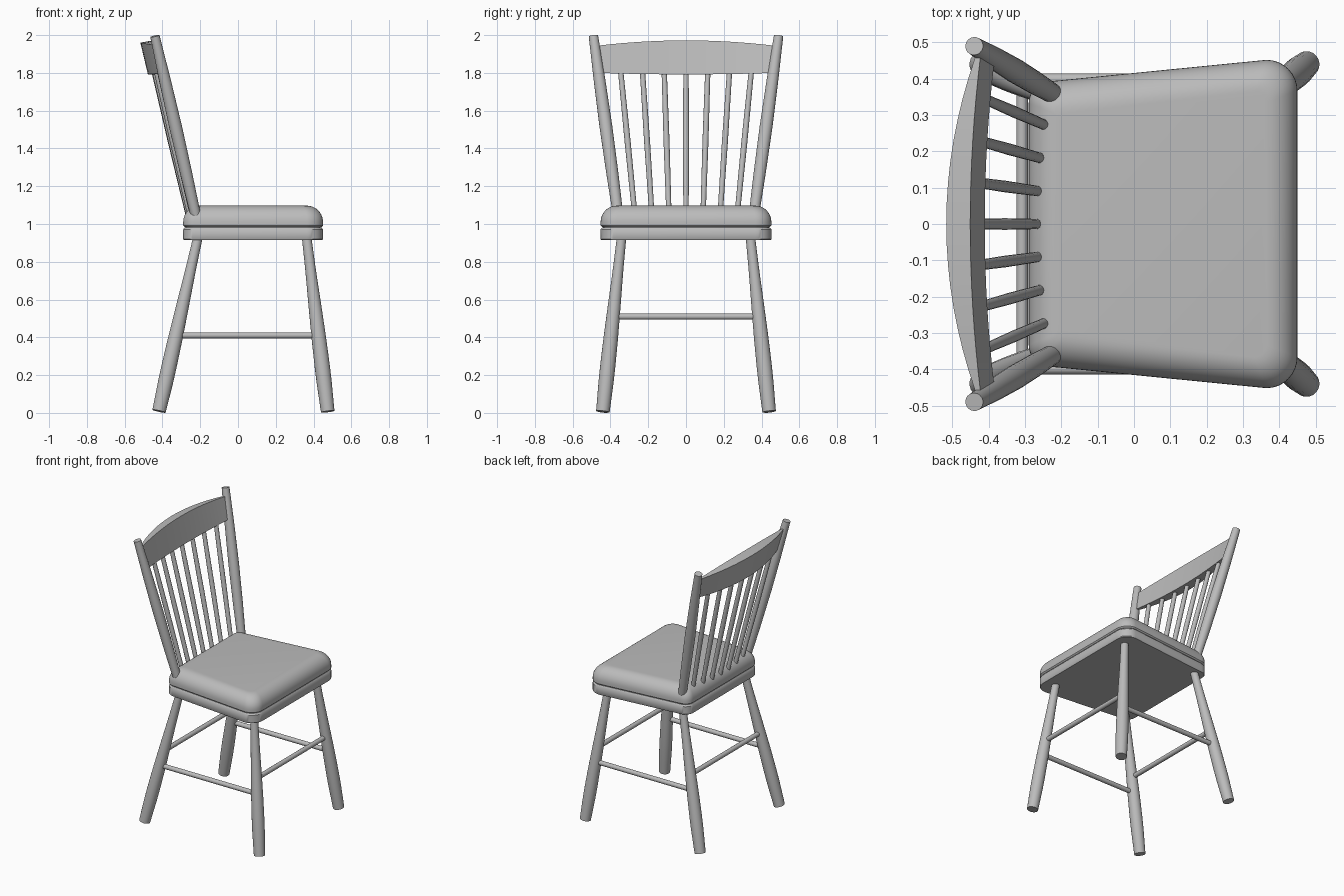
import bpy
import bmesh
import math
from mathutils import Vector

if "Cube" in bpy.data.objects:
    bpy.data.objects.remove(bpy.data.objects["Cube"], do_unlink=True)

grey = bpy.data.materials.new("grey_paint")
grey.use_nodes = True
GREY = (0.5, 0.5, 0.5, 1)
grey.diffuse_color = GREY
grey.node_tree.nodes["Principled BSDF"].inputs["Base Color"].default_value = GREY


def loft(name, rings, angle=40):
    """Skin a list of point rings, cap both ends and smooth the curved parts."""
    bm = bmesh.new()
    loops = [[bm.verts.new(p) for p in ring] for ring in rings]
    n = len(loops[0])
    for a, b in zip(loops, loops[1:]):
        for i in range(n):
            j = (i + 1) % n
            bm.faces.new((a[i], a[j], b[j], b[i]))
    bm.faces.new(loops[0])
    bm.faces.new(loops[-1])
    bmesh.ops.recalc_face_normals(bm, faces=bm.faces)
    mesh = bpy.data.meshes.new(name)
    bm.to_mesh(mesh)
    bm.free()
    mesh.materials.append(grey)
    obj = bpy.data.objects.new(name, mesh)
    bpy.context.collection.objects.link(obj)
    bpy.ops.object.select_all(action='DESELECT')
    obj.select_set(True)
    bpy.context.view_layer.objects.active = obj
    bpy.ops.object.shade_smooth_by_angle(angle=math.radians(angle))
    return obj


def turned(name, start, end, radii, sides=20):
    """Turned rod with radii spread evenly (and eased) from start to end."""
    start, end = Vector(start), Vector(end)
    axis = end - start
    turn = axis.to_track_quat('Z', 'Y')
    rings = []
    steps = 1 if len(radii) == 1 else 12
    for s in range(steps + 1):
        t = s / steps
        f = t * (len(radii) - 1)
        k = min(int(f), max(len(radii) - 2, 0))
        r = radii[k] if len(radii) == 1 else radii[k] + (radii[k + 1] - radii[k]) * (f - k)
        ring = [turn @ Vector((r * math.cos(a), r * math.sin(a), 0)) + start + axis * t
                for a in (2 * math.pi * i / sides for i in range(sides))]
        rings.append(ring)
    return loft(name, rings)


def seat_ring(inset, z):
    """Tapered outline, wider at positive x, with rounded corners."""
    back, front = -0.29 + inset, 0.45 - inset
    ring = []
    for sx, sy, first in ((1, 1, 0), (-1, 1, 90), (-1, -1, 180), (1, -1, 270)):
        radius = max((0.085 if sx > 0 else 0.06) - inset * 0.6, 0.02)
        half = (0.452 if sx > 0 else 0.393) - inset
        cx = front - radius if sx > 0 else back + radius
        cy = sy * (half - radius)
        for i in range(9):
            a = math.radians(first + 90 * i / 8)
            ring.append((cx + radius * math.cos(a), cy + radius * math.sin(a), z))
    return ring


# Seat: lower slab, thin groove and domed upper part
loft("seat_base", [seat_ring(0.004, 0.915), seat_ring(0, 0.92),
                   seat_ring(0, 0.972), seat_ring(0.008, 0.982)])
loft("seat_groove", [seat_ring(0.012, 0.975), seat_ring(0.012, 0.995)])
dome = [seat_ring(0.008, 0.984), seat_ring(0, 0.992)]
for i in range(11):
    a = math.pi / 2 * i / 10
    dome.append(seat_ring(0.085 * (1 - math.cos(a)), 1.01 + 0.087 * math.sin(a)))
loft("seat_top", dome)

# Legs, back posts and side stretchers on both sides
leg_radii = (0.025, 0.028, 0.034, 0.039, 0.041, 0.036)
for side, sy in (("left", 1), ("right", -1)):
    turned("front_leg_" + side, (0.362, sy * 0.34, 0.94), (0.475, sy * 0.44, 0.007), leg_radii)
    turned("back_leg_" + side, (-0.21, sy * 0.34, 0.94), (-0.418, sy * 0.44, 0.009), leg_radii)
    turned("back_post_" + side, (-0.22, sy * 0.357, 1.03), (-0.44, sy * 0.49, 1.995),
           (0.027, 0.032, 0.034, 0.031, 0.025))
    turned("side_stretcher_" + side, (-0.325, sy * 0.398, 0.41), (0.425, sy * 0.398, 0.41),
           (0.016,), 16)

# Cross stretchers
for name, x in (("front_stretcher", 0.414), ("back_stretcher", -0.308)):
    turned(name, (x, -0.385, 0.51), (x, 0.385, 0.51), (0.016,), 16)

# Fanned spindles
for i in range(-3, 4):
    bow = (i / 3) ** 2
    turned("spindle_%d" % (i + 4), (-0.262 + 0.022 * bow, i * 0.09, 1.04),
           (-0.45 + 0.03 * bow, i * 0.116, 1.83), (0.014, 0.016, 0.014), 14)

# Crest rail: bowed, tilted back and thickest in the middle
rail = []
for i in range(17):
    u = i / 8 - 1
    bow = 1 - u * u
    face = -0.383 - 0.028 * bow
    thick = 0.014 + 0.052 * bow
    low, high = 1.80 - 0.008 * bow, 1.945 + 0.027 * bow
    y = 0.46 * u
    rail.append([(face, y, low), (face - 0.04, y, high),
                 (face - 0.04 - thick, y, high - 0.012 * bow), (face - thick, y, low)])
loft("crest_rail", rail, 30)
